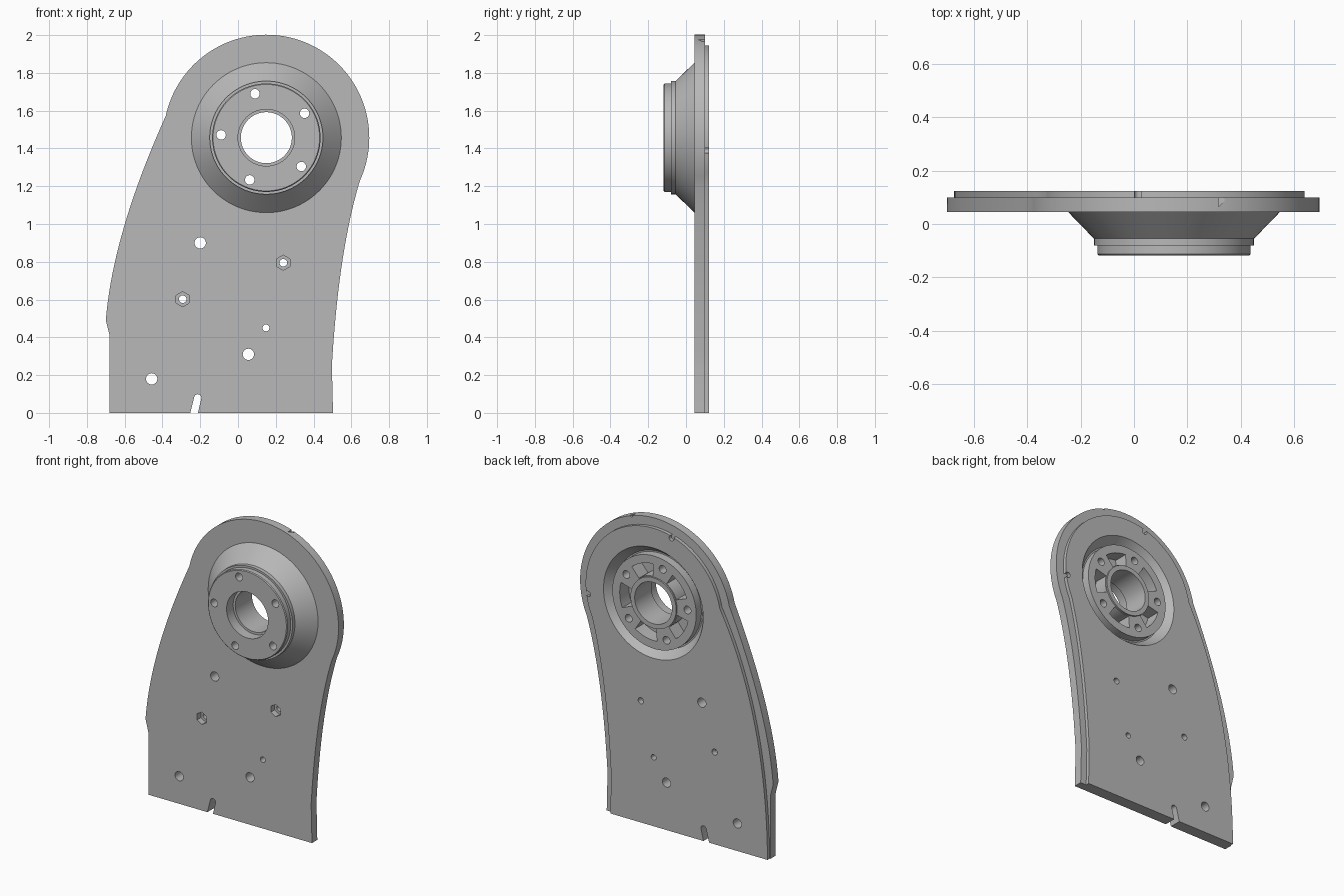
import bpy, bmesh, math
from mathutils import Vector

if "Cube" in bpy.data.objects:
    bpy.data.objects.remove(bpy.data.objects["Cube"], do_unlink=True)

HUB = (0.15, 1.457)            # hub centre in x, z
FRONT, STEP, BACK = 0.045, 0.1, 0.123
SEG = 96

grey = bpy.data.materials.new("plain grey")
grey.use_nodes = True
grey.diffuse_color = (0.48, 0.48, 0.48, 1)
grey.node_tree.nodes["Principled BSDF"].inputs["Base Color"].default_value = grey.diffuse_color


def finish(bm, name):
    bmesh.ops.remove_doubles(bm, verts=bm.verts, dist=1e-5)
    bmesh.ops.recalc_face_normals(bm, faces=bm.faces)
    mesh = bpy.data.meshes.new(name)
    bm.to_mesh(mesh)
    bm.free()
    mesh.materials.append(grey)
    ob = bpy.data.objects.new(name, mesh)
    bpy.context.collection.objects.link(ob)
    return ob


def prism(name, outline, y0, y1):
    """Extrude an x-z outline from y0 to y1."""
    bm = bmesh.new()
    face = bm.faces.new([bm.verts.new((x, y0, z)) for x, z in outline])
    ext = bmesh.ops.extrude_face_region(bm, geom=[face])["geom"]
    bmesh.ops.translate(bm, vec=(0, y1 - y0, 0),
                        verts=[v for v in ext if isinstance(v, bmesh.types.BMVert)])
    return finish(bm, name)


def lathe(name, profile):
    """Spin a closed radius-y profile about the hub axis."""
    bm = bmesh.new()
    vs = [bm.verts.new((r, y, 0)) for r, y in profile]
    es = [bm.edges.new((a, b)) for a, b in zip(vs, vs[1:] + vs[:1])]
    bmesh.ops.spin(bm, geom=vs + es, cent=(0, 0, 0), axis=(0, 1, 0),
                   angle=math.tau, steps=SEG, use_merge=True)
    bmesh.ops.translate(bm, verts=bm.verts, vec=(HUB[0], 0, HUB[1]))
    return finish(bm, name)


def arc(c, r, a0, a1, n):
    angles = [math.radians(a0 + (a1 - a0) * i / n) for i in range(n + 1)]
    return [(c[0] + r * math.cos(a), c[1] + r * math.sin(a)) for a in angles]


def circle(c, r, n=24, start=0):
    return arc(c, r, start, start + 360, n)[:-1]


def bend(p0, p1, p2, n=20):
    """Points on a quadratic curve, without its first point."""
    a, b, c = Vector(p0), Vector(p1), Vector(p2)
    ts = [i / n for i in range(1, n + 1)]
    return [tuple(a * (1 - t) ** 2 + b * 2 * t * (1 - t) + c * t * t) for t in ts]


def polar(r, deg):
    a = math.radians(deg)
    return (HUB[0] + r * math.cos(a), HUB[1] + r * math.sin(a))


def cut(targets, cutter):
    """Subtract the cutter from every target, then remove it."""
    cutter.hide_render = True
    for ob in targets:
        mod = ob.modifiers.new("cut", "BOOLEAN")
        mod.operation, mod.solver, mod.object = "DIFFERENCE", "EXACT", cutter
        bpy.context.view_layer.objects.active = ob
        bpy.ops.object.modifier_apply(modifier=mod.name)
    bpy.data.objects.remove(cutter, do_unlink=True)


# Main plate: round head, swept sides, flat foot
head = arc(HUB, 0.545, -24.4, 167.8, 72)
left = bend(head[-1], (-0.6625, 0.95), (-0.70, 0.49))
right = bend(head[0], (0.5325, 0.86), (0.497, 0.25))
plate = prism("main_plate", head + left + [(-0.68, 0.41), (-0.68, 0), (0.503, 0)]
              + right[::-1], FRONT, STEP)

# Raised layer on the back, set in from the edge
head = arc(HUB, 0.489, -25, 169, 72)
left = bend(head[-1], (-0.667, 0.925), (-0.675, 0))
right = bend(head[0], (0.485, 0.86), (0.455, 0.25))
layer = prism("back_layer", head + left + [(0.46, 0)] + right[::-1], STEP, BACK)
both = [plate, layer]

# Opening for the hub
cut(both, prism("hub_cutter", circle(HUB, 0.36, SEG), 0, 0.2))

# Round through holes
for x, z, r in [(-0.2, 0.9, 0.03), (0.055, 0.31, 0.03), (-0.457, 0.18, 0.03),
                (0.148, 0.45, 0.018), (0.24, 0.795, 0.02), (-0.293, 0.602, 0.02)]:
    cut(both, prism("hole_cutter", circle((x, z), r), 0, 0.2))

# Hexagonal nut seats on the front
for c in [(0.24, 0.795), (-0.293, 0.602)]:
    cut([plate], prism("hex_cutter", circle(c, 0.04, 6, 30), 0, 0.085))

# Slanted slot in the foot
slot = arc((-0.213, 0.08), 0.019, -15, 165, 12) + [(-0.258, -0.02), (-0.217, -0.02)]
cut(both, prism("slot_cutter", slot, 0, 0.2))

# Small notches on the rim of the back layer and the edge of the plate
for deg in (106, -8):
    cut([layer], prism("notch_cutter", circle(polar(0.477, deg), 0.018), STEP - 0.01, 0.2))
bm = bmesh.new()
bmesh.ops.create_cone(bm, cap_ends=True, segments=3, radius1=0.02, radius2=0.02, depth=0.06)
for v in bm.verts:
    v.co = (v.co.y * 0.9 + 0.325, 0.09 + v.co.x * 1.5 * (-1 if v.co.x > 0 else -0.9), v.co.z + 1.995)
cut([plate], finish(bm, "vee_cutter"))

# Hub: cone and stepped flange in front, ring groove and bore collar behind
hub = lathe("hub", [
    (0.36, FRONT), (0.397, FRONT), (0.3, -0.055), (0.3, -0.08), (0.287, -0.08),
    (0.287, -0.113), (0.282, -0.118), (0.15, -0.118), (0.15, -0.05), (0.135, -0.05),
    (0.135, BACK), (0.165, BACK), (0.165, 0.113), (0.303, 0.113), (0.303, 0.06),
    (0.312, 0.06), (0.36, BACK)])

# Five screw holes with pockets between them
for k in range(5):
    deg = 32.5 + 72 * k
    cut([hub], prism("screw_cutter", circle(polar(0.24, deg), 0.025), -0.2, 0.2))
    mid = deg + 36
    sector = arc(HUB, 0.17, mid - 19, mid + 19, 10) + arc(HUB, 0.25, mid + 19, mid - 19, 10)
    cut([hub], prism("pocket_cutter", sector, 0.02, 0.2))

# Smooth the curved walls, keep the edges sharp
bpy.ops.object.select_all(action="DESELECT")
for ob in both + [hub]:
    ob.select_set(True)
bpy.context.view_layer.objects.active = hub
bpy.ops.object.shade_smooth_by_angle(angle=math.radians(25))
